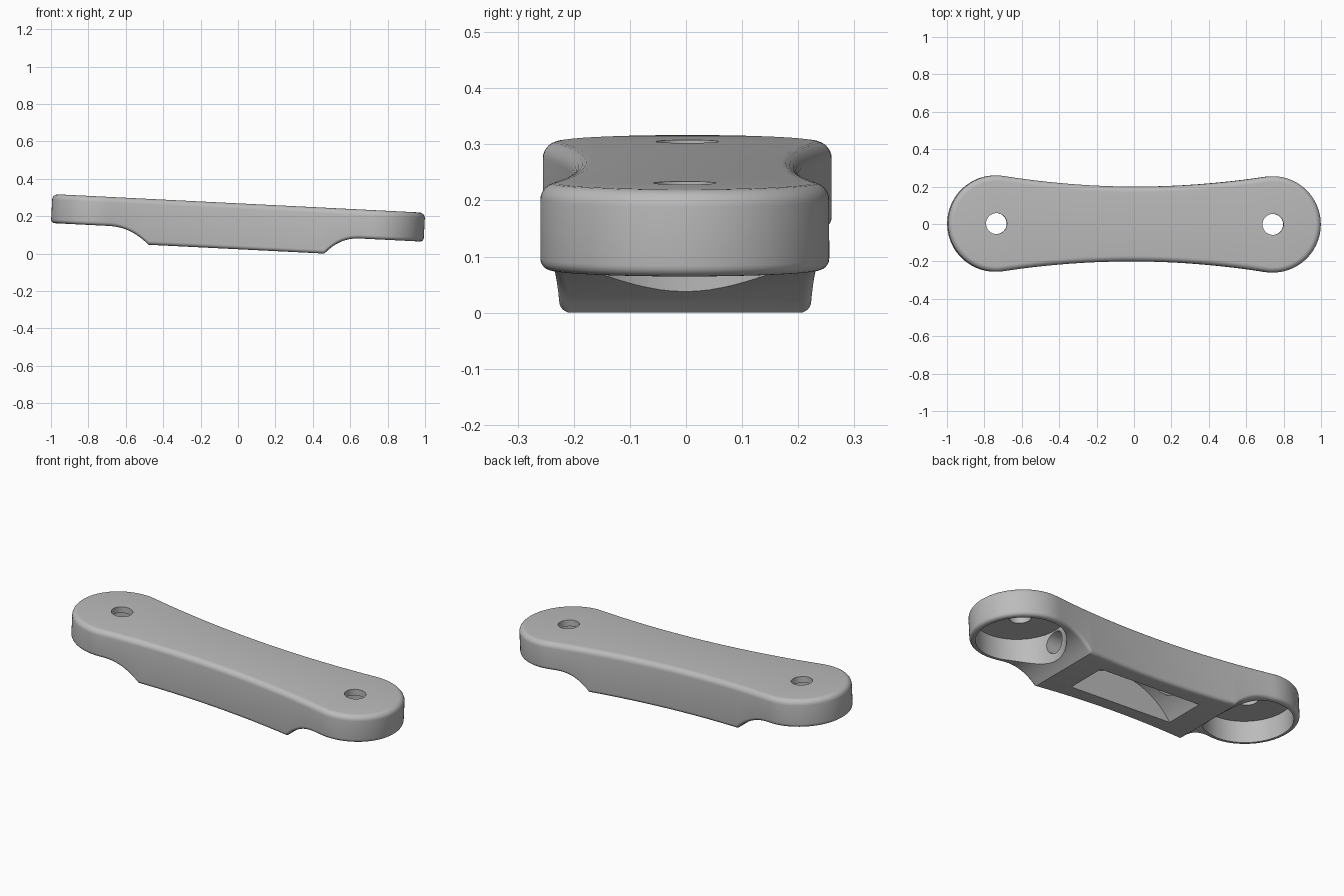
import bpy, bmesh, math
from mathutils import Matrix

old = bpy.data.objects.get("Cube")
if old:
    bpy.data.objects.remove(old)

grey = bpy.data.materials.new("plain grey")
grey.use_nodes = True
colour = (0.5, 0.5, 0.5, 1)
grey.diffuse_color = colour
grey.node_tree.nodes["Principled BSDF"].inputs["Base Color"].default_value = colour

END_X, END_R, WAIST = 0.74, 0.2575, 0.2
BLOCK_X, THIN, DEEP = 0.47, 0.155, 0.245


def new_object(name, bm):
    bmesh.ops.recalc_face_normals(bm, faces=bm.faces)
    mesh = bpy.data.meshes.new(name)
    bm.to_mesh(mesh)
    bm.free()
    mesh.materials.append(grey)
    obj = bpy.data.objects.new(name, mesh)
    bpy.context.collection.objects.link(obj)
    return obj


def underside(x):
    """Depth of the underside: thin ends flaring into the deep middle block."""
    if abs(x) <= BLOCK_X:
        return -DEEP
    start, power = (0.67, 2.5) if x > 0 else (0.69, 2.2)
    t = max(0, (start - abs(x)) / (start - BLOCK_X))
    return -THIN - (DEEP - THIN) * t ** power


# Half outline from the +x tip to the -x tip: round end, curved waist, round end
tilt = math.radians(9)
arc = [(END_X + END_R * math.cos(a), END_R * math.sin(a))
       for a in [(math.pi / 2 + tilt) * i / 22 for i in range(23)]]
join_x, join_y = arc[-1]
xs = [join_x - (join_x - BLOCK_X) * i / 14 for i in range(1, 15)]
xs += [BLOCK_X - 0.002] + [BLOCK_X * (1 - i / 8) for i in range(1, 8)]
side = [(x, WAIST + (join_y - WAIST) * (x / join_x) ** 2) for x in xs]
half = arc + side
half = half + [(0, WAIST)] + [(-x, y) for x, y in reversed(half)]
count = len(half)


def inset(d):
    """Half outline moved inwards by d."""
    points = []
    for i, (x, y) in enumerate(half):
        if i in (0, count - 1):
            points.append((x - math.copysign(d, x), 0))
            continue
        (x0, y0), (x1, y1) = half[i - 1], half[i + 1]
        length = math.hypot(x1 - x0, y1 - y0)
        points.append((x - d * (y1 - y0) / length, y + d * (x1 - x0) / length))
    return points


# Body: stacked outline rings with rounded top and bottom rims
bm = bmesh.new()


def ring(d, height):
    pts = inset(d)
    left = [bm.verts.new((x, y, height(x))) for x, y in pts]
    right = [bm.verts.new((x, -y, height(x))) for x, y in pts[1:-1]]
    return left, [left[0]] + right + [left[-1]]


def rim(radius, step):
    a = math.pi / 2 * step / 6
    return radius * (1 - math.cos(a)), radius * (1 - math.sin(a))


rings = []
for s in range(6, -1, -1):
    d, drop = rim(0.03, s)
    rings.append(ring(d, lambda x: -drop))
for s in range(7):
    d, rise = rim(0.02, s)
    rings.append(ring(d, lambda x: underside(x) + rise))

for upper, lower in zip(rings, rings[1:]):
    for a, b in zip(upper, lower):
        for i in range(count - 1):
            bm.faces.new((a[i], a[i + 1], b[i + 1], b[i]))
for left, right in (rings[0], rings[-1]):
    for i in range(count - 1):
        quad = [left[i], left[i + 1], right[i + 1], right[i]]
        bm.faces.new(list(dict.fromkeys(quad)))
body = new_object("handle_body", bm)


def cylinder(name, radius, length, matrix, sides=64):
    cut = bmesh.new()
    bmesh.ops.create_cone(cut, cap_ends=True, segments=sides, radius1=radius,
                          radius2=radius, depth=length, matrix=matrix)
    return new_object(name, cut)


# Round cups under both ends with a small hole through the top
cutters = []
for x in (-END_X, END_X):
    cutters.append(cylinder("cup_cutter", 0.228, 0.4, Matrix.Translation((x, 0, -0.235))))
    cutters.append(cylinder("hole_cutter", 0.056, 0.4, Matrix.Translation((x, 0, 0)), 48))

# Arched recess under the middle block
rise, reach = 0.175, 0.32
radius = (reach ** 2 + rise ** 2) / (2 * rise)
sweep = math.asin(reach / radius)
profile = [(radius * math.sin(a), -DEEP + rise - radius * (1 - math.cos(a)))
           for a in [sweep * (i / 16 - 1) for i in range(33)]]
profile = [(-reach, -DEEP - 0.1)] + profile + [(reach, -DEEP - 0.1)]
cut = bmesh.new()
face = cut.faces.new([cut.verts.new((x, -0.115, z)) for x, z in profile])
extruded = bmesh.ops.extrude_face_region(cut, geom=[face])["geom"]
bmesh.ops.translate(cut, vec=(0, 0.23, 0),
                    verts=[v for v in extruded if isinstance(v, bmesh.types.BMVert)])
cutters.append(new_object("recess_cutter", cut))

# Lengthwise channel joining the cups and the recess
cutters.append(cylinder("channel_cutter", 0.06, 2 * END_X - 0.1,
                        Matrix.Translation((0, 0, -0.102)) @ Matrix.Rotation(math.pi / 2, 4, "Y"), 40))

bpy.ops.object.select_all(action="DESELECT")
bpy.context.view_layer.objects.active = body
body.select_set(True)
for cutter in cutters:
    cutter.hide_render = True
    mod = body.modifiers.new("cut", "BOOLEAN")
    mod.operation, mod.solver, mod.object = "DIFFERENCE", "EXACT", cutter
    bpy.ops.object.modifier_apply(modifier=mod.name)
    bpy.data.objects.remove(cutter)

# Slight lean, resting on the lower corner of the block
body.data.transform(Matrix.Rotation(-0.003, 4, "Z") @ Matrix.Rotation(0.05, 4, "Y"))
low = min(v.co.z for v in body.data.vertices)
body.data.transform(Matrix.Translation((0.004, 0, -low)))
bpy.ops.object.shade_smooth_by_angle(angle=math.radians(30))
